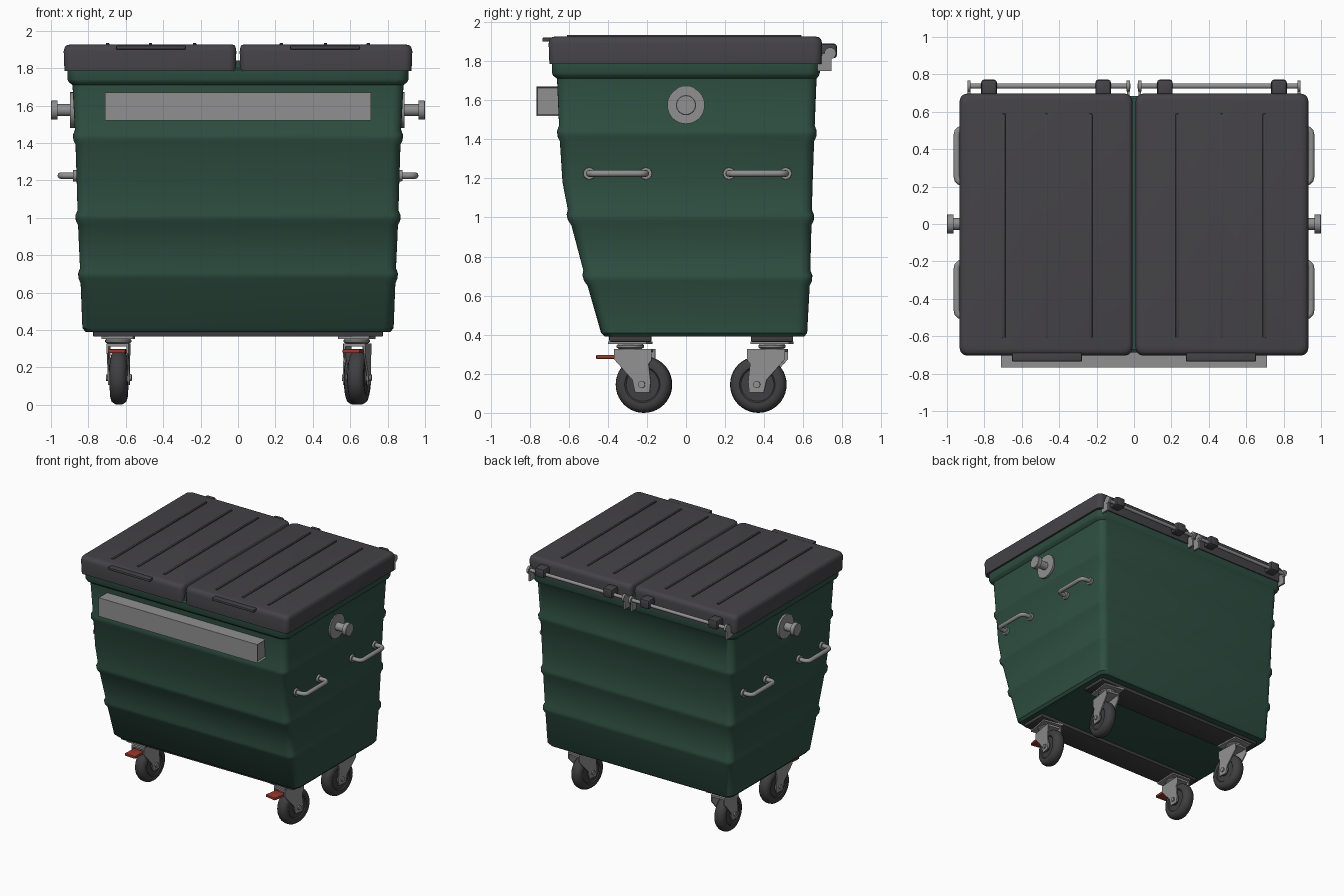
import bpy, bmesh
from math import sin, cos, pi, radians
from mathutils import Vector, Matrix

cube = bpy.data.objects.get("Cube")
if cube:
    bpy.data.objects.remove(cube, do_unlink=True)


def material(name, r, g, b):
    m = bpy.data.materials.new(name)
    m.diffuse_color = (r, g, b, 1)
    m.use_nodes = True
    bsdf = next(n for n in m.node_tree.nodes if n.type == 'BSDF_PRINCIPLED')
    bsdf.inputs["Base Color"].default_value = (r, g, b, 1)
    bsdf.inputs["Roughness"].default_value = 0.6
    return m


GREEN = material("dark_green", 0.028, 0.078, 0.055)
LID = material("charcoal_plastic", 0.058, 0.055, 0.062)
STEEL = material("grey_steel", 0.28, 0.28, 0.28)
RUBBER = material("dark_rubber", 0.05, 0.05, 0.053)
RED = material("brake_red", 0.3, 0.04, 0.025)
UNIT = Matrix.Identity(4)


def finish(name, bm, mat, M=UNIT):
    bmesh.ops.transform(bm, matrix=M, verts=bm.verts)
    bmesh.ops.recalc_face_normals(bm, faces=bm.faces)
    me = bpy.data.meshes.new(name)
    bm.to_mesh(me)
    bm.free()
    me.materials.append(mat)
    me.shade_smooth()
    me.set_sharp_from_angle(angle=radians(38))
    ob = bpy.data.objects.new(name, me)
    bpy.context.scene.collection.objects.link(ob)
    return ob


def skin(name, rings, mat, M=UNIT):
    """Bridge a stack of equal-length rings and cap both ends."""
    bm = bmesh.new()
    loops = [[bm.verts.new(p) for p in ring] for ring in rings]
    n = len(loops[0])
    for a, b in zip(loops, loops[1:]):
        for i in range(n):
            j = (i + 1) % n
            bm.faces.new((a[i], a[j], b[j], b[i]))
    bm.faces.new(loops[0])
    bm.faces.new(loops[-1])
    return finish(name, bm, mat, M)


def box(name, lo, hi, mat, M=UNIT, bevel=0.0, inset_ends=False):
    bm = bmesh.new()
    bmesh.ops.create_cube(bm, size=1)
    lo, hi = Vector(lo), Vector(hi)
    for v in bm.verts:
        v.co = Vector((lo[i] + (v.co[i] + 0.5) * (hi[i] - lo[i]) for i in range(3)))
    if inset_ends:
        ends = [f for f in bm.faces if abs(f.normal.x) > 0.9]
        bmesh.ops.inset_individual(bm, faces=ends, thickness=0.01, depth=-0.012)
    if bevel:
        bmesh.ops.bevel(bm, geom=bm.edges[:], offset=bevel, segments=2,
                        profile=0.5, affect='EDGES')
    return finish(name, bm, mat, M)


def turned(name, profile, centre, mat, axis='X', M=UNIT, n=28):
    """Round part from (position along axis, radius) pairs."""
    cx, cy, cz = centre
    rings = []
    for d, r in profile:
        ring = []
        for k in range(n):
            u, w = r * cos(2 * pi * k / n), r * sin(2 * pi * k / n)
            ring.append((cx + d, cy + u, cz + w) if axis == 'X' else (cx + u, cy + w, cz + d))
        rings.append(ring)
    return skin(name, rings, mat, M)


def rounded(x0, x1, y0, y1, r, z, n=6):
    corners = ((x1 - r, y1 - r), (x0 + r, y1 - r), (x0 + r, y0 + r), (x1 - r, y0 + r))
    return [(cx + r * cos((q + k / n) * pi / 2), cy + r * sin((q + k / n) * pi / 2), z)
            for q, (cx, cy) in enumerate(corners) for k in range(n + 1)]


# Tapered body: z, half width, front y, back y
wall = [(0.39, 0.815, -0.415, 0.605), (0.41, 0.832, -0.435, 0.62), (0.69, 0.843, -0.515, 0.635),
        (1.0, 0.857, -0.597, 0.643), (1.18, 0.862, -0.632, 0.648), (1.43, 0.87, -0.648, 0.657),
        (1.71, 0.885, -0.66, 0.668)]


def wall_at(z):
    for a, b in zip(wall, wall[1:]):
        if a[0] <= z <= b[0]:
            t = (z - a[0]) / (b[0] - a[0])
            return [p + t * (q - p) for p, q in zip(a, b)]


# Swaged ribs run right round the body
sections = [(*w, 0) for w in wall if w[0] not in (0.69, 1.0, 1.43)]
for rib in (0.69, 1.0, 1.43):
    for dz, out in ((-0.04, 0), (-0.014, 0.011), (0.014, 0.011), (0.04, 0)):
        sections.append((*wall_at(rib + dz), out))
sections.sort()
rings = [rounded(-w - o, w + o, f - o, b + o, 0.055, z) for z, w, f, b, o in sections]
for z, w, f, b in ((1.725, 0.905, -0.68, 0.68), (1.74, 0.912, -0.686, 0.685),
                   (1.79, 0.912, -0.686, 0.685), (1.8, 0.9, -0.67, 0.67), (1.84, 0.9, -0.67, 0.67)):
    rings.append(rounded(-w, w, f, b, 0.06, z))
skin("body", rings, GREEN)

# Two lids with ribs, front grips and hinge knuckles
for s, side in ((-1, "right"), (1, "left")):
    rings = []
    for z, i in ((1.785, 0.004), (1.89, 0), (1.912, 0.006), (1.922, 0.016), (1.926, 0.035)):
        x0, x1 = sorted((s * (0.009 + i * 0.6), s * (0.932 - i)))
        rings.append(rounded(x0, x1, -0.703 + i, 0.697 - i, 0.04, z))
    skin(side + "_lid", rings, LID)
    for x in (0.232, 0.468, 0.697):
        box(side + "_lid_rib", (s * x - 0.009, -0.61, 1.915), (s * x + 0.009, 0.59, 1.934), LID, bevel=0.004)
    box(side + "_lid_grip", (s * 0.465 - 0.187, -0.735, 1.9), (s * 0.465 + 0.187, -0.68, 1.92), LID, bevel=0.005)
    for x in (0.165, 0.775):
        box(side + "_hinge_knuckle", (s * x - 0.042, 0.67, 1.815), (s * x + 0.042, 0.772, 1.89), LID, bevel=0.015)

    # Hinge rod and its brackets
    turned(side + "_hinge_rod", ((-0.435, 0.014), (0.435, 0.014)), (s * 0.455, 0.738, 1.84), STEEL, n=14)
    for x in (0.03, 0.882):
        box(side + "_hinge_bracket", (s * x - 0.007, 0.65, 1.75), (s * x + 0.007, 0.745, 1.84), STEEL)
        turned(side + "_hinge_eye", ((-0.009, 0.03), (0.009, 0.03)), (s * x, 0.738, 1.84), STEEL, n=18)

    # Lifting trunnion
    turned(side + "_trunnion_plate", ((-0.02, 0.096), (0.012, 0.096)), (s * 0.878, 0, 1.575), STEEL, n=36)
    turned(side + "_trunnion", [(s * d, r) for d, r in (
        (0.87, 0.032), (0.966, 0.032), (0.966, 0.051), (0.997, 0.051), (1.0, 0.048))],
        (0, 0, 1.575), STEEL, n=32)

    # Bent tube handles
    for yc in (-0.35, 0.365):
        half = [(0.85, 0.145), (0.915, 0.145), (0.932, 0.14), (0.944, 0.128), (0.948, 0.11)]
        path = [Vector((s * x, yc - y, 1.225)) for x, y in half]
        path += [Vector((s * x, yc + y, 1.225)) for x, y in reversed(half)]
        rings = []
        for i, p in enumerate(path):
            t = (path[min(i + 1, len(path) - 1)] - path[max(i - 1, 0)]).normalized()
            nrm = t.cross(Vector((0, 0, 1)))
            rings.append([p + 0.017 * (nrm * cos(k * pi / 6) + Vector((0, 0, sin(k * pi / 6))))
                          for k in range(12)])
        skin(side + "_handle", rings, STEEL)
        for e in (-0.145, 0.145):
            turned(side + "_handle_flange", ((-0.015, 0.032), (0.012, 0.03)),
                   (s * 0.867, yc + e, 1.225), STEEL, n=18)

# Front lifting bar
box("front_lifting_bar", (-0.71, -0.766, 1.52), (0.71, -0.63, 1.67), STEEL, inset_ends=True)

# Underside rails
for y in (-0.285, 0.44):
    box("base_rail", (-0.775, y - 0.108, 0.364), (0.775, y + 0.108, 0.4), RUBBER, bevel=0.006)


# Swivel caster, built around its pivot with the wheel trailing towards +y
def caster(name, x, y, yaw, brake):
    M = Matrix.Translation((x, y, 0)) @ Matrix.Rotation(radians(yaw), 4, 'Z')
    hub = (0, 0.07, 0.145)
    box(name + "_plate", (-0.085, -0.1, 0.352), (0.085, 0.1, 0.366), STEEL, M)
    turned(name + "_swivel", ((0.325, 0.055), (0.335, 0.07), (0.345, 0.07), (0.355, 0.06)),
           (0, 0, 0), STEEL, 'Z', M)
    box(name + "_fork_bridge", (-0.058, -0.075, 0.312), (0.058, 0.11, 0.328), STEEL, M)
    leg = ((-0.075, 0.328), (0.12, 0.328), (0.12, 0.27), (0.105, 0.25), (0.115, 0.16),
           (0.11, 0.105), (0.035, 0.105), (0.02, 0.17), (-0.075, 0.275))
    for e in (-1, 1):
        skin(name + "_fork_leg", [[(e * d, a, b) for a, b in leg] for d in (0.049, 0.058)], STEEL, M)
    half = ((0.036, 0.085), (0.043, 0.092), (0.045, 0.11), (0.038, 0.13), (0.02, 0.142))
    tyre = [(-d, r) for d, r in half] + [(0, 0.145)] + [(d, r) for d, r in reversed(half)]
    turned(name + "_wheel", tyre, hub, RUBBER, 'X', M, n=40)
    turned(name + "_wheel_hub", ((-0.047, 0.04), (0.047, 0.04)), hub, RUBBER, 'X', M)
    turned(name + "_axle", ((-0.068, 0.018), (0.068, 0.018)), hub, STEEL, 'X', M, n=12)
    if brake:
        box(name + "_brake_pedal", (-0.047, -0.17, 0.276), (0.047, -0.06, 0.297), RED, M, bevel=0.004)


caster("front_right_caster", -0.64, -0.285, -3, True)
caster("front_left_caster", 0.635, -0.285, -10, True)
caster("back_right_caster", -0.64, 0.44, 183, False)
caster("back_left_caster", 0.635, 0.44, 172, False)
